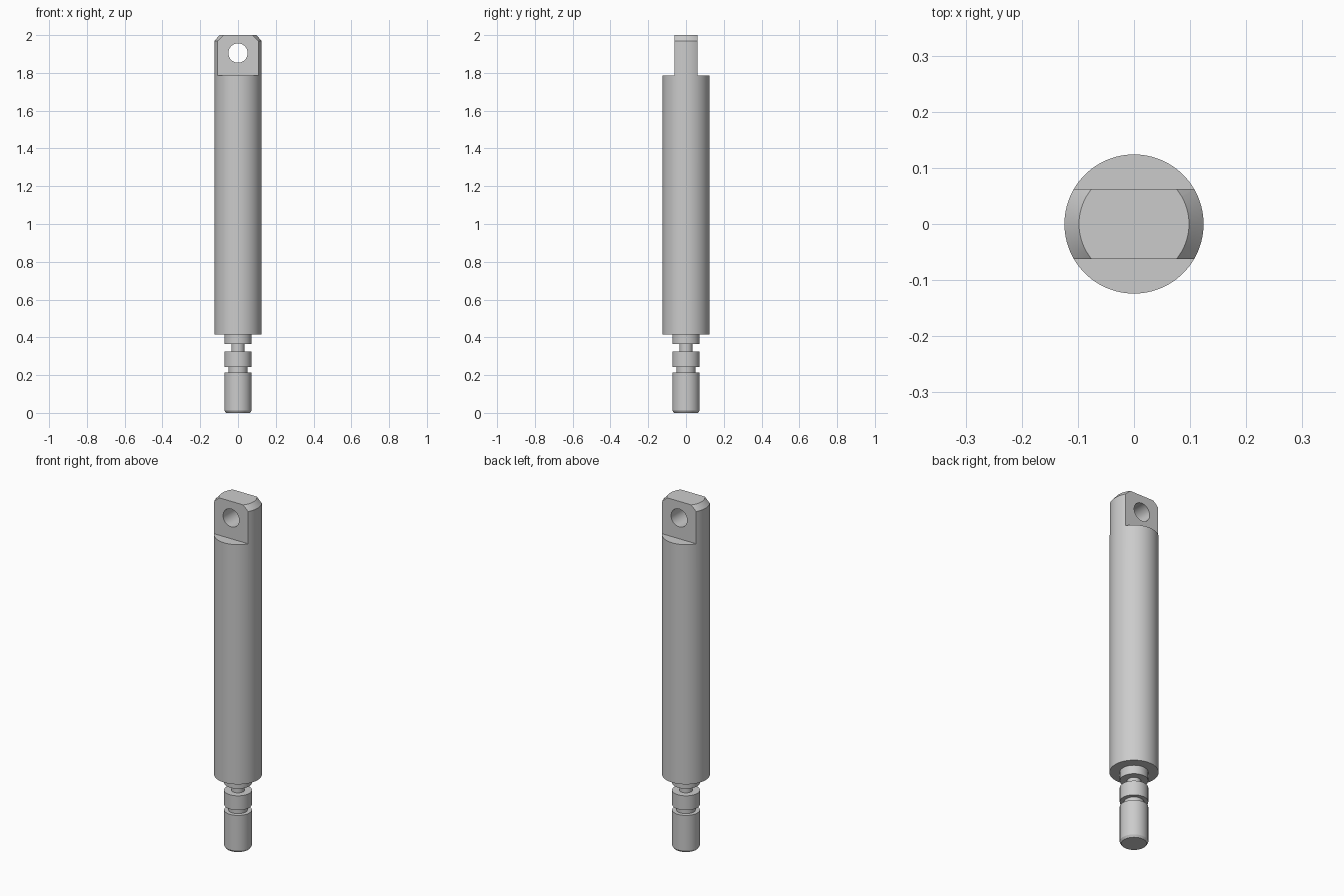
import bpy
import bmesh
import math
from mathutils import Vector

SEGMENTS = 96

cube = bpy.data.objects.get("Cube")
if cube:
    bpy.data.objects.remove(cube, do_unlink=True)

steel = bpy.data.materials.new("plain grey")
steel.use_nodes = True
GREY = (0.6, 0.6, 0.6, 1)
steel.diffuse_color = GREY
steel.node_tree.nodes["Principled BSDF"].inputs["Base Color"].default_value = GREY


def lathe(name, profile):
    """Spin (radius, height) points around z into a closed solid."""
    bm = bmesh.new()
    points = [(0, profile[0][1])] + profile + [(0, profile[-1][1])]
    verts = [bm.verts.new((r, 0, z)) for r, z in points]
    edges = [bm.edges.new(pair) for pair in zip(verts, verts[1:])]
    bmesh.ops.spin(bm, geom=verts + edges, cent=(0, 0, 0), axis=(0, 0, 1),
                   angle=math.tau, steps=SEGMENTS, use_duplicate=False)
    bmesh.ops.remove_doubles(bm, verts=bm.verts, dist=0.0001)
    bmesh.ops.recalc_face_normals(bm, faces=bm.faces)
    mesh = bpy.data.meshes.new(name)
    bm.to_mesh(mesh)
    bm.free()
    obj = bpy.data.objects.new(name, mesh)
    bpy.context.collection.objects.link(obj)
    mesh.materials.append(steel)
    return obj


def activate(obj):
    bpy.ops.object.select_all(action="DESELECT")
    obj.select_set(True)
    bpy.context.view_layer.objects.active = obj


def cut(target, cutter):
    """Subtract the cutter from the target, then discard it."""
    cutter.hide_render = True
    activate(target)
    mod = target.modifiers.new("cut", "BOOLEAN")
    mod.operation = "DIFFERENCE"
    mod.solver = "EXACT"
    mod.object = cutter
    bpy.ops.object.modifier_apply(modifier=mod.name)
    bpy.data.objects.remove(cutter, do_unlink=True)


# Stepped rod with two grooves and a chamfered foot
rod = lathe("grooved_rod", [
    (0.064, 0), (0.072, 0.012), (0.072, 0.213), (0.05, 0.213), (0.05, 0.243),
    (0.072, 0.243), (0.072, 0.325), (0.035, 0.325), (0.035, 0.366),
    (0.072, 0.366), (0.072, 0.415)])

# Main cylinder with a chamfered top
body = lathe("cylinder_body", [
    (0.124, 0.415), (0.124, 1.97), (0.098, 2)])

# Flats on the front and back leave a flat lug at the top
FLAT, SHOULDER = 0.062, 1.786
for side in (-1, 1):
    bpy.ops.mesh.primitive_cube_add(size=1)
    box = bpy.context.object
    box.data.transform(box.matrix_world)
    for v in box.data.vertices:
        v.co = Vector((v.co.x, side * (FLAT + (v.co.y + 0.5) * 0.2),
                       SHOULDER + (v.co.z + 0.5) * 0.4))
    bm = bmesh.new()
    bm.from_mesh(box.data)
    bmesh.ops.recalc_face_normals(bm, faces=bm.faces)
    bm.to_mesh(box.data)
    bm.free()
    cut(body, box)

# Pin hole through the lug
bpy.ops.mesh.primitive_cylinder_add(vertices=64, radius=0.051, depth=0.5,
                                    location=(0, 0, 1.905),
                                    rotation=(math.pi / 2, 0, 0))
cut(body, bpy.context.object)

for part in (rod, body):
    activate(part)
    bpy.ops.object.shade_smooth_by_angle(angle=math.radians(25))
